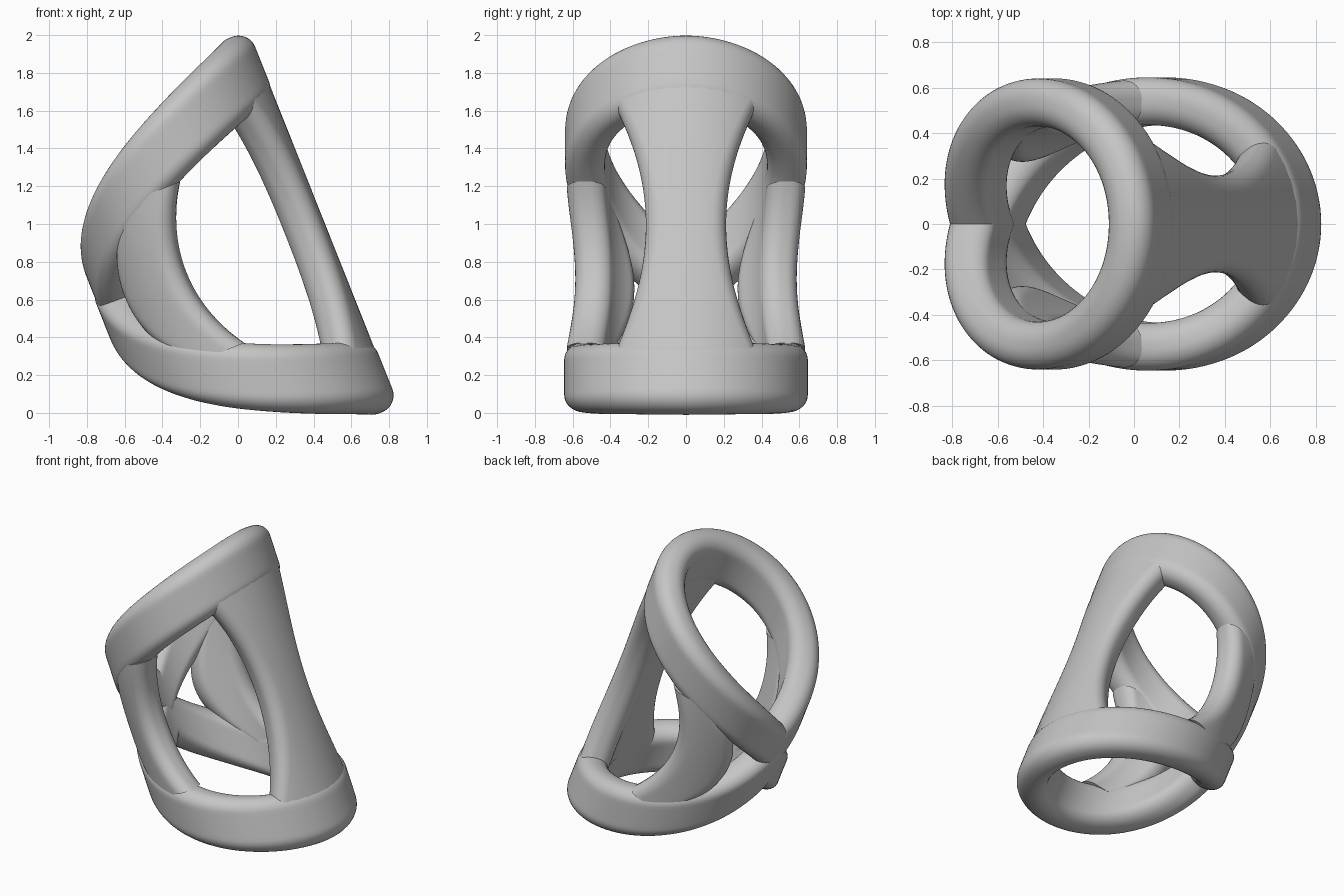
import bpy, bmesh
from math import pi, sin, cos, radians
from mathutils import Vector

cube = bpy.data.objects.get("Cube")
if cube:
    bpy.data.objects.remove(cube)

GREY = (0.56, 0.56, 0.56, 1)
grey = bpy.data.materials.new("plain_grey")
grey.use_nodes = True
grey.diffuse_color = GREY
grey.node_tree.nodes["Principled BSDF"].inputs["Base Color"].default_value = GREY

# Every part lies on one tube wall whose axis leans back from vertical
CENTRE = Vector((-0.143, 0, 0.795))
LEAN = radians(21.7)
FRONT = Vector((cos(LEAN), 0, sin(LEAN)))
UP = Vector((-sin(LEAN), 0, cos(LEAN)))
SIDE = Vector((0, 1, 0))
INNER, OUTER = 0.43, 0.64
MID = (INNER + OUTER) / 2


def tube_point(angle, radius, height):
    return CENTRE + FRONT * radius * cos(angle) + SIDE * radius * sin(angle) + UP * height


def rounded_box(half_a, half_b, corner, steps=8):
    """Closed outline of a rectangle with round corners and divided sides."""
    outline = []
    for q, (sa, sb) in enumerate([(1, 1), (-1, 1), (-1, -1), (1, -1)]):
        for i in range(steps + 1):
            t = (q + i / steps) * pi / 2
            outline.append((sa * (half_a - corner) + corner * cos(t),
                            sb * (half_b - corner) + corner * sin(t)))
        if q % 2:
            # Divide the long sides so that they can follow the tube
            a, b = outline[-1]
            for i in range(1, steps):
                outline.append((a, b * (1 - 2 * i / steps)))
    # Move the divided side of the first corner to the end of the loop
    return outline


def loft(name, sections, closed):
    """Skin a list of equal outlines into one smooth object."""
    bm = bmesh.new()
    loops = [[bm.verts.new(p) for p in s] for s in sections]
    n = len(loops[0])
    pairs = list(zip(loops, loops[1:]))
    if closed:
        pairs.append((loops[-1], loops[0]))
    else:
        bm.faces.new(loops[0])
        bm.faces.new(loops[-1])
    for a, b in pairs:
        for i in range(n):
            j = (i + 1) % n
            bm.faces.new((a[i], a[j], b[j], b[i]))
    bmesh.ops.recalc_face_normals(bm, faces=bm.faces)
    mesh = bpy.data.meshes.new(name)
    bm.to_mesh(mesh)
    bm.free()
    mesh.materials.append(grey)
    obj = bpy.data.objects.new(name, mesh)
    bpy.context.collection.objects.link(obj)
    bpy.ops.object.select_all(action='DESELECT')
    bpy.context.view_layer.objects.active = obj
    obj.select_set(True)
    bpy.ops.object.shade_smooth_by_angle(angle=radians(35))


def ring(name, sign, grow, steps=120):
    """Band that dips to a pointed V at the back of the tube."""
    outline = rounded_box((OUTER - INNER) / 2, 0.195, 0.095)
    sections = []
    for i in range(steps):
        angle = -pi + 2 * pi * i / steps
        height = 0.875 - 0.0963 * abs(angle) ** 1.85
        sections.append([tube_point(angle, MID + grow + r, sign * (height + h))
                         for r, h in outline])
    loft(name, sections, True)


def strut(name, reach, edges, steps=32):
    """Upright wall piece; edges(height) gives its two side angles."""
    sections = []
    for i in range(steps + 1):
        height = reach * (2 * i / steps - 1)
        low, high = edges(height)
        outline = rounded_box((OUTER - INNER) / 2 - 0.003, MID * (high - low) / 2, 0.085)
        sections.append([tube_point((low + high) / 2 + s / MID, MID + r, height)
                         for r, s in outline])
    loft(name, sections, False)


def strap_edges(h):
    half = radians(22 + 17 * (h / 0.68) ** 2)
    return -half, half


def brace_edges(h):
    return radians(106 - 14 * (h / 0.42) ** 2), radians(146 - 5 * (h / 0.2) ** 2)


def mirrored_brace_edges(h):
    low, high = brace_edges(h)
    return -high, -low


# Two bands crossing at the back
ring("upper_ring", 1, 0)
ring("lower_ring", -1, 0.005)

# Waisted strap at the front and a brace on each side
strut("front_strap", 0.78, strap_edges)
strut("back_side_brace", 0.46, brace_edges)
strut("front_side_brace", 0.46, mirrored_brace_edges)
